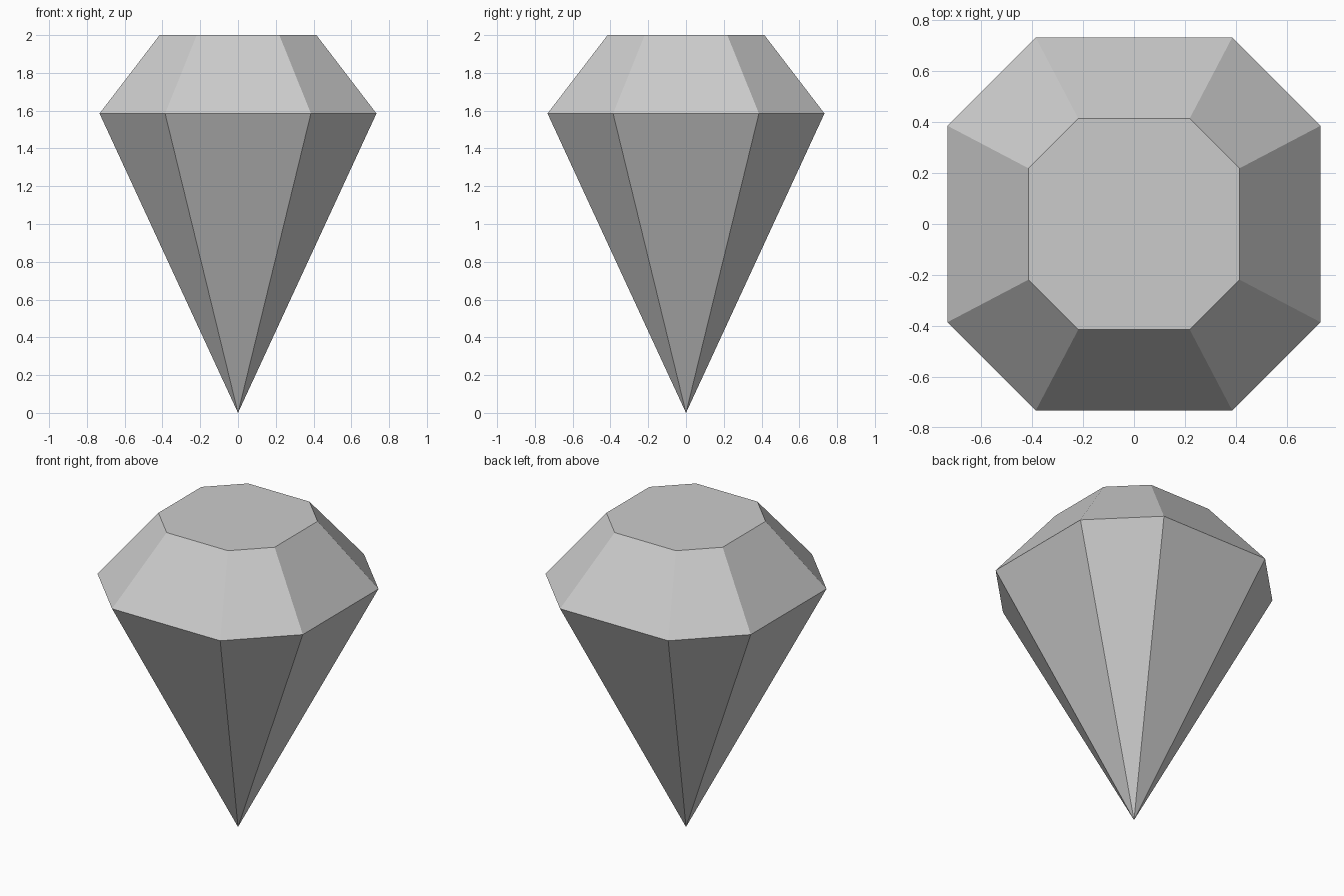
import bpy
import bmesh

# Remove the default cube
cube = bpy.data.objects.get("Cube")
if cube:
    bpy.data.objects.remove(cube, do_unlink=True)

# Single grey material
GREY = (0.6, 0.6, 0.6, 1.0)
grey = bpy.data.materials.new("grey_gem")
grey.use_nodes = True
grey.diffuse_color = GREY
grey.node_tree.nodes["Principled BSDF"].inputs["Base Color"].default_value = GREY


def octagon(bm, reach, corner, z):
    """Ring of eight vertices: a square of half-width reach with cut corners."""
    quarter = [(reach, -corner), (reach, corner)]
    ring = []
    for _ in range(4):
        ring += [bm.verts.new((x, y, z)) for x, y in quarter]
        quarter = [(-y, x) for x, y in quarter]
    return ring


bm = bmesh.new()
girdle = octagon(bm, 0.733, 0.386, 1.585)
table = octagon(bm, 0.415, 0.219, 2.0)
tip = bm.verts.new((0, 0, 0))

# Flat table on top, sloping crown facets, pointed pavilion facets
bm.faces.new(table)
for i in range(8):
    j = (i + 1) % 8
    bm.faces.new((girdle[i], girdle[j], table[j], table[i]))
    bm.faces.new((tip, girdle[j], girdle[i]))
bmesh.ops.recalc_face_normals(bm, faces=bm.faces)

mesh = bpy.data.meshes.new("cut_gem")
bm.to_mesh(mesh)
bm.free()
mesh.materials.append(grey)
gem = bpy.data.objects.new("cut_gem", mesh)
bpy.context.collection.objects.link(gem)
